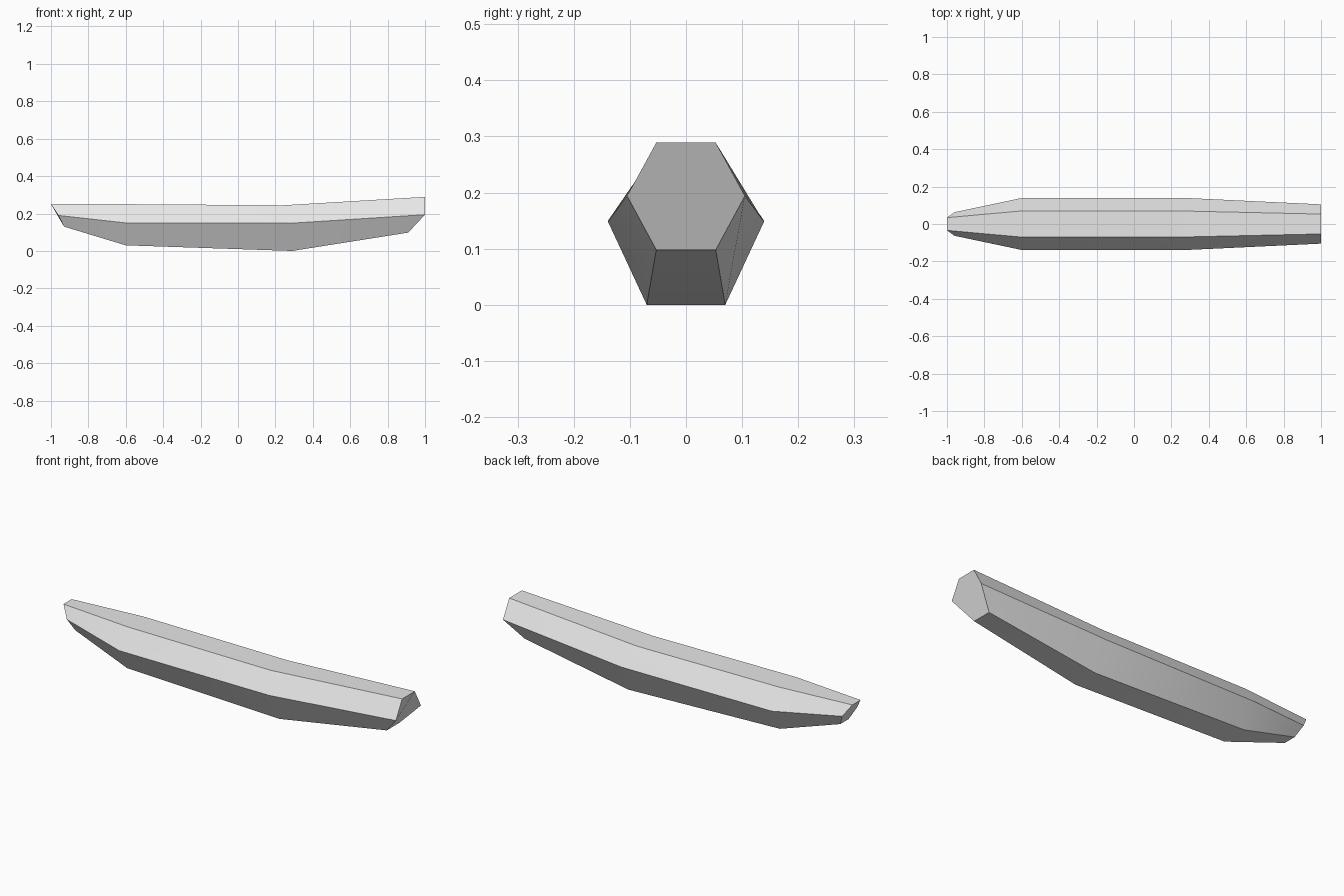
import bpy
import bmesh

cube = bpy.data.objects.get("Cube")
if cube:
    bpy.data.objects.remove(cube, do_unlink=True)

# Plain grey material
grey = bpy.data.materials.new("light_grey")
grey.use_nodes = True
colour = (0.8, 0.8, 0.8, 1.0)
grey.diffuse_color = colour
grey.node_tree.nodes["Principled BSDF"].inputs["Base Color"].default_value = colour

# Hexagonal sections along the hull: top, middle and bottom corner as (x, half width, z)
sections = [
    [(-1.0, 0.034, 0.25), (-0.96, 0.063, 0.19), (-0.93, 0.035, 0.13)],
    [(-0.6, 0.07, 0.25), (-0.6, 0.139, 0.15), (-0.6, 0.07, 0.03)],
    [(0.24, 0.07, 0.244), (0.28, 0.139, 0.148), (0.29, 0.07, 0.0)],
    [(1.0, 0.053, 0.289), (1.0, 0.105, 0.194), (0.91, 0.053, 0.098)],
]

bm = bmesh.new()
rings = []
for section in sections:
    right = [(x, -w, z) for x, w, z in section]
    left = [(x, w, z) for x, w, z in reversed(section)]
    rings.append([bm.verts.new(p) for p in right + left])

# Side panels between neighbouring sections
for a, b in zip(rings, rings[1:]):
    for i in range(len(a)):
        j = (i + 1) % len(a)
        bm.faces.new((a[i], a[j], b[j], b[i]))

# End caps
bm.faces.new(rings[0])
bm.faces.new(rings[-1])
bmesh.ops.recalc_face_normals(bm, faces=bm.faces)

mesh = bpy.data.meshes.new("hull_beam")
bm.to_mesh(mesh)
bm.free()
mesh.materials.append(grey)
beam = bpy.data.objects.new("hull_beam", mesh)
bpy.context.collection.objects.link(beam)

# Smooth along the length, sharp on the long corners
bpy.ops.object.select_all(action="DESELECT")
beam.select_set(True)
bpy.context.view_layer.objects.active = beam
bpy.ops.object.shade_smooth_by_angle()
